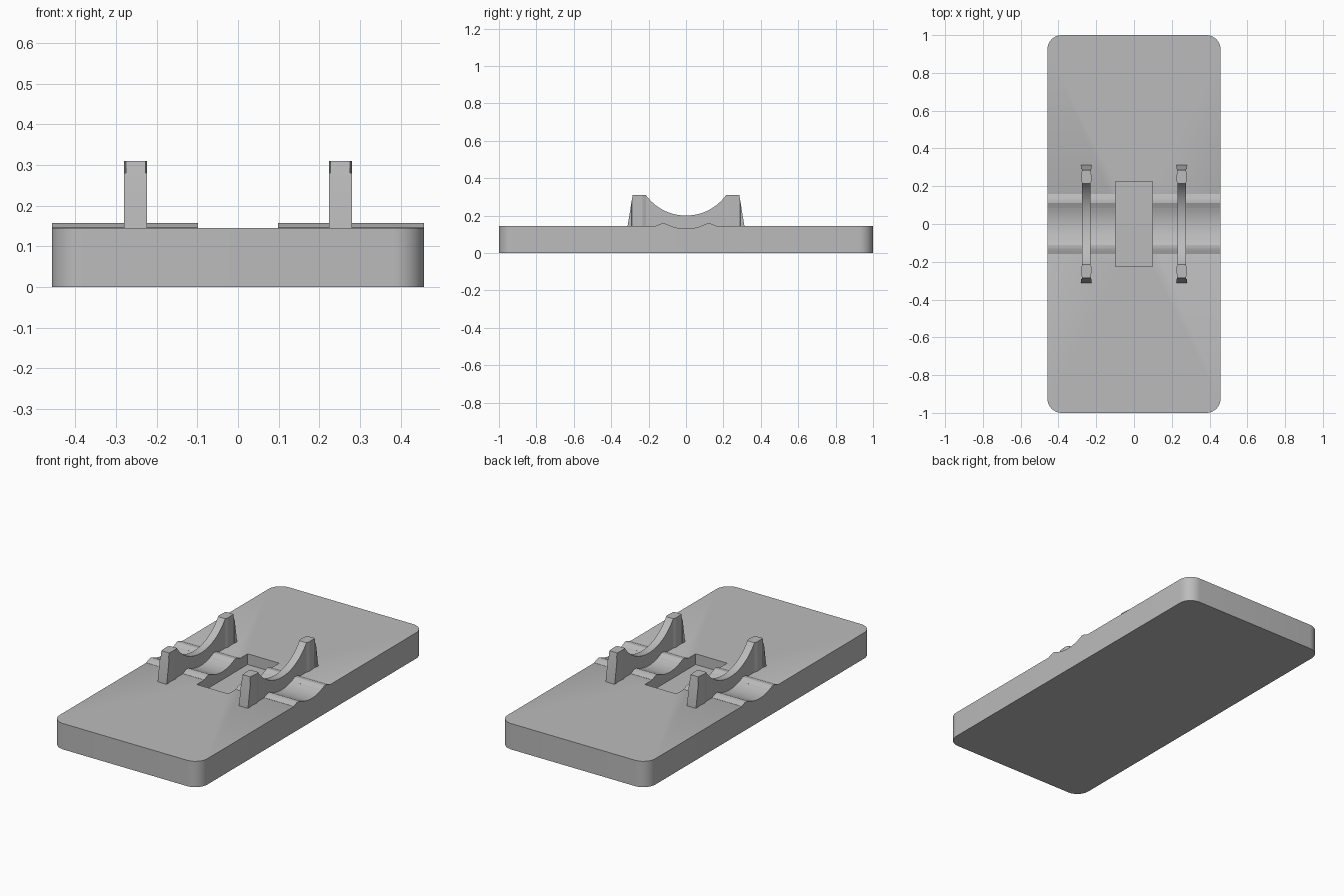
import bpy, bmesh, math

cube = bpy.data.objects.get("Cube")
if cube:
    bpy.data.objects.remove(cube, do_unlink=True)

grey = bpy.data.materials.new("plain grey")
grey.use_nodes = True
colour = (0.5, 0.5, 0.5, 1)
grey.diffuse_color = colour
grey.node_tree.nodes["Principled BSDF"].inputs["Base Color"].default_value = colour

HALF_X, HALF_Y, TOP = 0.458, 1.0, 0.145
GROOVE_R, GROOVE_Z = 0.235, 0.365
POCKET_X = 0.098


def finish(name, bm):
    bmesh.ops.recalc_face_normals(bm, faces=bm.faces)
    mesh = bpy.data.meshes.new(name)
    bm.to_mesh(mesh)
    bm.free()
    mesh.materials.append(grey)
    obj = bpy.data.objects.new(name, mesh)
    bpy.context.collection.objects.link(obj)
    return obj


def loft(name, rings):
    """Skin a list of closed rings and cap both ends."""
    bm = bmesh.new()
    loops = [[bm.verts.new(p) for p in ring] for ring in rings]
    n = len(loops[0])
    for a, b in zip(loops, loops[1:]):
        for i in range(n):
            j = (i + 1) % n
            bm.faces.new((a[i], a[j], b[j], b[i]))
    bm.faces.new(loops[0])
    bm.faces.new(loops[-1])
    return finish(name, bm)


def extrude_x(name, profile, x0, x1):
    return loft(name, [[(x, y, z) for y, z in profile] for x in (x0, x1)])


def smooth(obj, angle=25):
    bpy.ops.object.select_all(action="DESELECT")
    obj.select_set(True)
    bpy.context.view_layer.objects.active = obj
    bpy.ops.object.shade_smooth_by_angle(angle=math.radians(angle))


def cut(obj, cutter):
    mod = obj.modifiers.new("cut", "BOOLEAN")
    mod.operation, mod.solver, mod.object = "DIFFERENCE", "EXACT", cutter
    bpy.context.view_layer.objects.active = obj
    bpy.ops.object.modifier_apply(modifier=mod.name)
    bpy.data.objects.remove(cutter, do_unlink=True)


# Base slab with rounded corners
radius, outline = 0.075, []
for k, (sx, sy) in enumerate([(1, 1), (-1, 1), (-1, -1), (1, -1)]):
    for i in range(11):
        a = math.pi / 2 * (k + i / 10)
        outline.append((sx * (HALF_X - radius) + radius * math.cos(a),
                        sy * (HALF_Y - radius) + radius * math.sin(a)))
base = loft("base_slab", [[(x, y, z) for x, y in outline] for z in (0, TOP)])

# Shallow round groove across the slab, then the central pocket
circle = [(GROOVE_R * math.cos(a), GROOVE_Z + GROOVE_R * math.sin(a))
          for a in (math.tau * i / 96 for i in range(96))]
cut(base, extrude_x("groove_cutter", circle, -0.6, 0.6))
pocket = [(-0.225, 0.085), (0.225, 0.085), (0.225, 0.3), (-0.225, 0.3)]
cut(base, extrude_x("pocket_cutter", pocket, -POCKET_X, POCKET_X))
smooth(base)

# Raised lips along both sides of the groove
lip = [(0.16, 0.14), (0.16, 0.146), (0.135, 0.156), (0.125, 0.158),
       (0.112, 0.158), (0.1, 0.1524), (0.083, 0.1452), (0.09, 0.14)]
for side, sx in (("left", 1), ("right", -1)):
    for end, sy in (("front", -1), ("back", 1)):
        obj = extrude_x(f"{side}_{end}_groove_lip", [(sy * y, z) for y, z in lip],
                        sx * POCKET_X, sx * HALF_X)
        smooth(obj)

# Cradles: curved saddle web flaring into end posts
SADDLE_R, SADDLE_Z = 0.265, 0.465
half = []
for i in range(17):
    y = 0.215 * i / 16
    half.append((y, SADDLE_Z - math.sqrt(SADDLE_R ** 2 - y * y), 0.022))
half += [(0.232, 0.31, 0.028), (0.285, 0.31, 0.024), (0.29, 0.28, 0.024),
         (0.2901, 0.28, 0.028), (0.312, TOP, 0.028)]
stations = [(-y, z, w) for y, z, w in reversed(half[1:])] + half
for side, cx in (("left", 0.252), ("right", -0.252)):
    rings = [[(cx - w, y, 0.12), (cx + w, y, 0.12), (cx + w, y, z), (cx - w, y, z)]
             for y, z, w in stations]
    smooth(loft(f"{side}_cradle", rings), 12)
